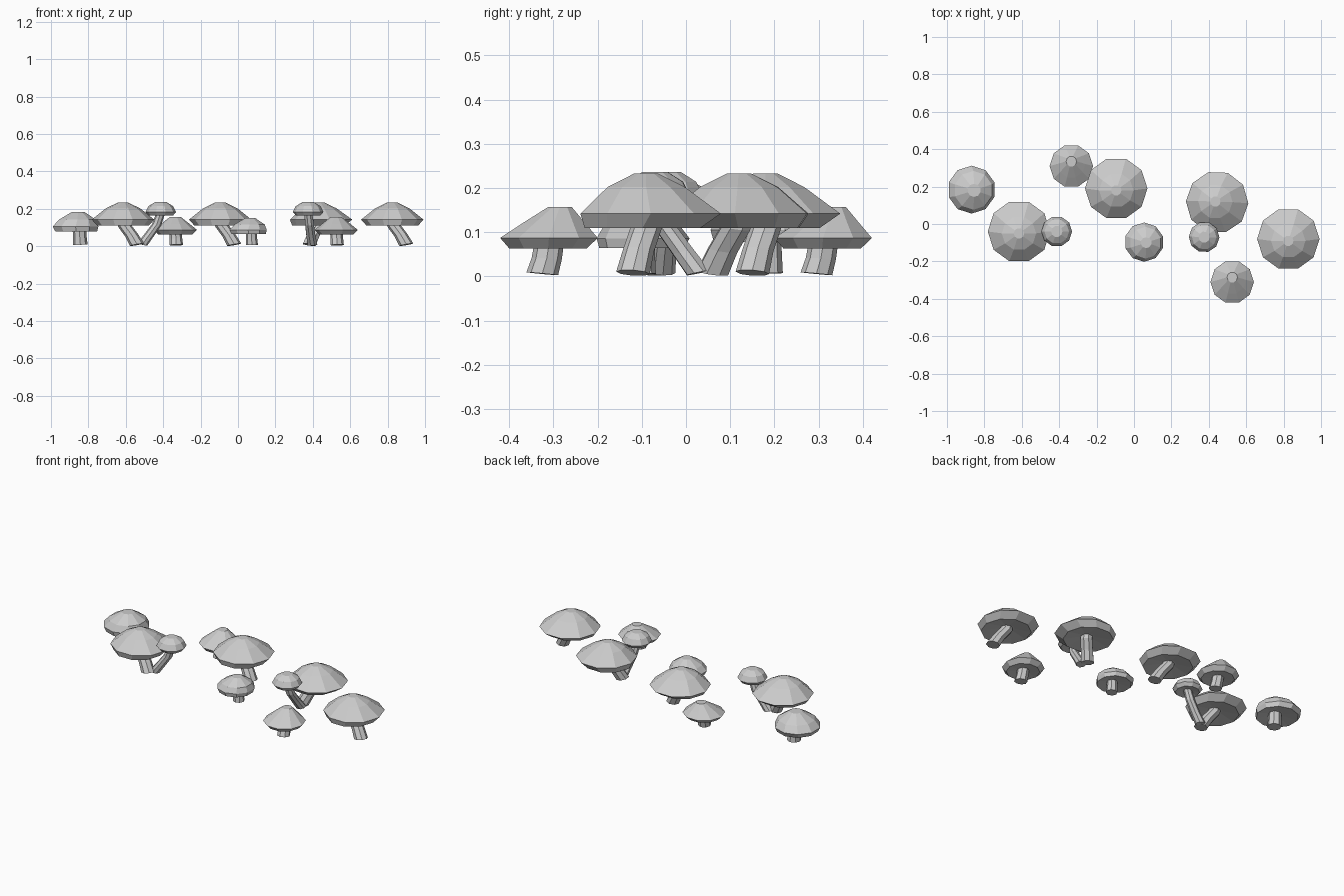
import bpy, bmesh
from math import cos, sin, pi, radians
from mathutils import Vector, Matrix

if "Cube" in bpy.data.objects:
    bpy.data.objects.remove(bpy.data.objects["Cube"])


def loft(name, rings, world):
    """Skin a list of vertex rings, cap both ends."""
    bm = bmesh.new()
    loops = [[bm.verts.new(p) for p in r] for r in rings]
    for a, b in zip(loops, loops[1:]):
        n = len(a)
        for i in range(n):
            bm.faces.new((a[i], a[(i + 1) % n], b[(i + 1) % n], b[i]))
    bm.faces.new(loops[0][::-1])
    bm.faces.new(loops[-1])
    bmesh.ops.recalc_face_normals(bm, faces=bm.faces[:])
    me = bpy.data.meshes.new(name)
    bm.to_mesh(me)
    bm.free()
    me.transform(world)
    ob = bpy.data.objects.new(name, me)
    bpy.context.collection.objects.link(ob)


def cap(name, profile, phase, world):
    # profile rows: x offset, y offset, radius, height
    rings = [[Vector((x + r * cos(phase + i * pi / 5), y + r * sin(phase + i * pi / 5), z))
              for i in range(10)] for x, y, r, z in profile]
    loft(name, rings, world)


def stem(name, path, world):
    # path rows: x, y, z, radius; rings lean halfway with the path
    pts = [Vector(p[:3]) for p in path]
    rings = []
    for k, p in enumerate(pts):
        d = (pts[min(k + 1, len(pts) - 1)] - pts[max(k - 1, 0)]).normalized()
        d = (d + Vector((0, 0, 2))).normalized()
        q = Vector((0, 0, 1)).rotation_difference(d)
        r = path[k][3]
        rings.append([p + q @ Vector((r * cos(i * pi / 4), r * sin(i * pi / 4), 0))
                      for i in range(8)])
    loft(name, rings, world)


# Each kind: cap profile from underside to crown, cap phase, stem path
KINDS = {
    "large": ([(0, 0, .04, .125), (0, -.008, .138, .11), (0, .01, .167, .142),
               (0, 0, .092, .202), (0, 0, .028, .233)], 0,
              [(.075, -.03, .008, .038), (.045, -.017, .06, .035),
               (.008, 0, .11, .035), (0, 0, .14, .033)]),
    "small": ([(0, 0, .028, .172), (0, 0, .066, .164), (0, 0, .082, .183),
               (0, 0, .066, .214), (0, 0, .03, .236)], 0,
              [(-.1, -.012, .008, .028), (-.065, -.008, .055, .026),
               (-.022, 0, .115, .025), (0, 0, .178, .023)]),
    "round": ([(.005, 0, .035, .073), (-.008, 0, .096, .064), (-.011, .003, .105, .086),
               (-.003, 0, .085, .116), (0, 0, .029, .15)], radians(18),
              [(.01, 0, .006, .032), (.007, 0, .045, .03), (.005, 0, .09, .029)]),
    "broad": ([(0, -.03, .035, .07), (0, -.027, .092, .063), (0, -.025, .116, .087),
               (0, -.014, .075, .12), (0, 0, .028, .157)], 0,
              [(.005, -.04, .006, .036), (.003, -.03, .04, .034), (0, -.022, .09, .033)]),
}

# kind, crown x, crown y, turn in degrees, scale
PLACES = [
    ("large", -.615, -.05, 0, 1), ("small", -.413, -.04, 0, 1),
    ("large", .435, .12, -110, 1), ("small", .375, -.07, -110, 1),
    ("large", -.095, .18, 0, 1), ("large", .825, -.09, 0, 1),
    ("round", .065, -.1, 0, 1), ("round", -.855, .18, 0, 1.22),
    ("broad", -.335, .335, 0, 1), ("broad", .525, -.285, 0, 1),
]

for kind, x, y, turn, s in PLACES:
    world = (Matrix.Translation((x, y, 0)) @ Matrix.Rotation(radians(turn), 4, 'Z')
             @ Matrix.Scale(s, 4))
    profile, phase, path = KINDS[kind]
    cap(kind + "_mushroom_cap", profile, phase, world)
    stem(kind + "_mushroom_stem", path, world)
